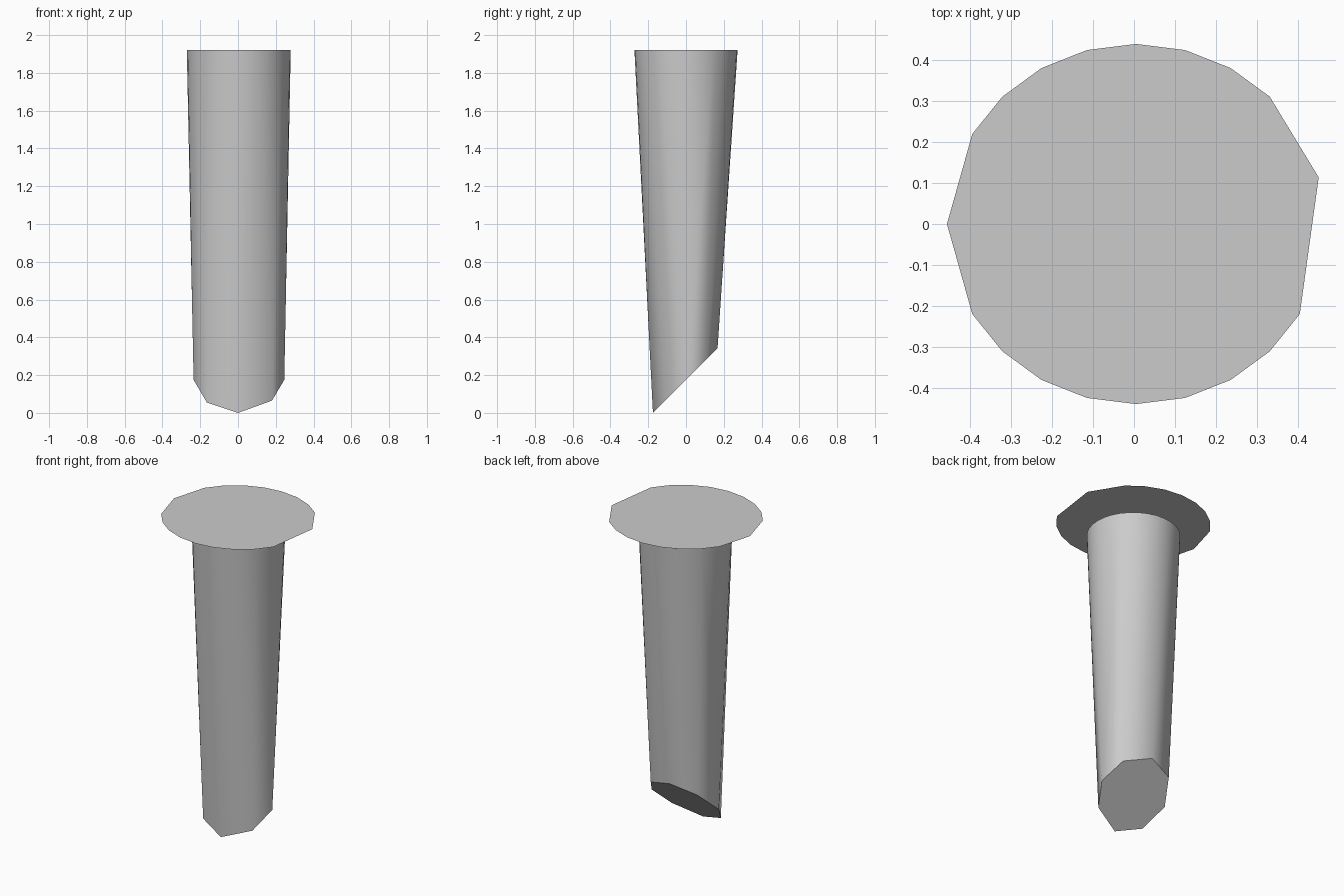
import bpy
import bmesh
from math import cos, sin, pi

cube = bpy.data.objects.get("Cube")
if cube:
    bpy.data.objects.remove(cube, do_unlink=True)

GREY = (0.6, 0.6, 0.6, 1.0)
mat = bpy.data.materials.new("plain grey")
mat.use_nodes = True
mat.diffuse_color = GREY
mat.node_tree.nodes["Principled BSDF"].inputs["Base Color"].default_value = GREY


def ring(sides, rx, ry, cx, z, skip=()):
    """Points of a regular ellipse, leaving out the skipped corners."""
    return [(cx + rx * cos(2 * pi * k / sides), ry * sin(2 * pi * k / sides), z)
            for k in range(sides) if k not in skip]


def finish(bm, name):
    mesh = bpy.data.meshes.new(name)
    bm.to_mesh(mesh)
    bm.free()
    mesh.materials.append(mat)
    obj = bpy.data.objects.new(name, mesh)
    bpy.context.collection.objects.link(obj)
    return obj


# Tapered shaft: round rim on top, eight-sided foot cut at a slant
TOP, FOOT = 1.92, 0.175
foot_outline = [(0.245, 0), (0.175, 0.11), (0, 0.167), (-0.165, 0.12),
                (-0.235, 0), (-0.165, -0.12), (0, -0.175), (0.18, -0.11)]
bm = bmesh.new()
for p in ring(32, 0.275, 0.273, 0.004, TOP):
    bm.verts.new(p)
for x, y in foot_outline:
    bm.verts.new((x, y, y + FOOT))
bmesh.ops.convex_hull(bm, input=bm.verts[:])
bmesh.ops.recalc_face_normals(bm, faces=bm.faces[:])
# Open the upper end beneath the lid
upper = [f for f in bm.faces if all(v.co.z > TOP - 0.01 for v in f.verts)]
bmesh.ops.delete(bm, geom=upper, context='FACES')
shaft = finish(bm, "tapered_shaft")
bpy.ops.object.select_all(action='DESELECT')
shaft.select_set(True)
bpy.context.view_layer.objects.active = shaft
bpy.ops.object.shade_smooth_by_angle(angle=pi / 6)

# Flat lid floating just over the shaft, with a few corners trimmed
bm = bmesh.new()
corners = ring(24, 0.462, 0.44, 0.005, 2.0, skip=(0, 2, 11, 13, 23))
bm.faces.new([bm.verts.new(p) for p in corners])
finish(bm, "flat_lid")
